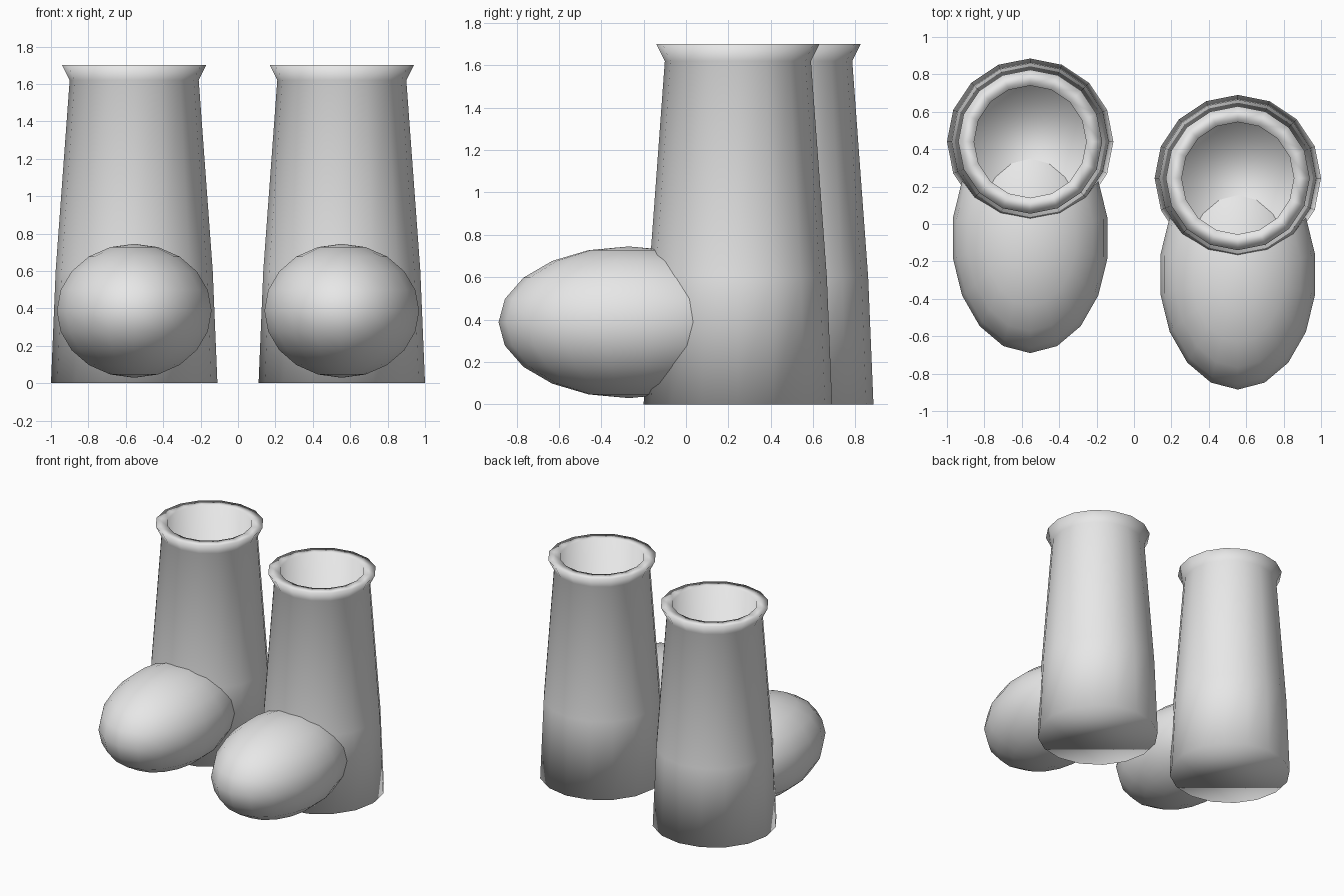
import bpy
import bmesh
import math
from mathutils import Matrix

cube = bpy.data.objects.get("Cube")
if cube:
    bpy.data.objects.remove(cube, do_unlink=True)

# One plain light grey for everything
grey = bpy.data.materials.new("light_grey")
grey.use_nodes = True
GREY = (0.8, 0.8, 0.8, 1.0)
grey.diffuse_color = GREY
grey.node_tree.nodes["Principled BSDF"].inputs["Base Color"].default_value = GREY

SIDES = 16
# Radius and height: heel, ankle, neck, rim outside, rim inside, inner floor
SHAFT = [(0.445, 0), (0.42, 0.6), (0.345, 1.62),
         (0.385, 1.7), (0.3, 1.7), (0.3, 0.64)]


def finish(bm, name, location):
    """Turn a bmesh into a smooth grey object."""
    bmesh.ops.recalc_face_normals(bm, faces=bm.faces)
    for face in bm.faces:
        face.smooth = True
    mesh = bpy.data.meshes.new(name)
    bm.to_mesh(mesh)
    bm.free()
    mesh.materials.append(grey)
    obj = bpy.data.objects.new(name, mesh)
    obj.location = location
    bpy.context.collection.objects.link(obj)


def shaft(name, location):
    """Tapered boot shaft with a flared rim and a hollow top."""
    bm = bmesh.new()
    angles = [math.tau * i / SIDES for i in range(SIDES)]
    rings = [[bm.verts.new((r * math.cos(a), r * math.sin(a), z)) for a in angles]
             for r, z in SHAFT]
    for low, high in zip(rings, rings[1:]):
        for i in range(SIDES):
            j = (i + 1) % SIDES
            bm.faces.new((low[i], low[j], high[j], high[i]))
    bm.faces.new(rings[0])
    bm.faces.new(rings[-1])
    finish(bm, name, location)


def toe(name, location):
    """Egg-shaped toe cap, stretched towards the front."""
    bm = bmesh.new()
    bmesh.ops.create_uvsphere(bm, u_segments=18, v_segments=10, radius=1,
                              matrix=Matrix.Diagonal((0.42, 0.615, 0.358, 1)))
    # Keep one point of the outline exactly at the front
    finish(bm, name, location)


# The right boot stands a little behind the left one
for side, x, y in (("left", 0.555, 0.245), ("right", -0.555, 0.44)):
    shaft(side + "_boot_shaft", (x, y, 0))
    toe(side + "_boot_toe", (x, y - 0.515, 0.387))
